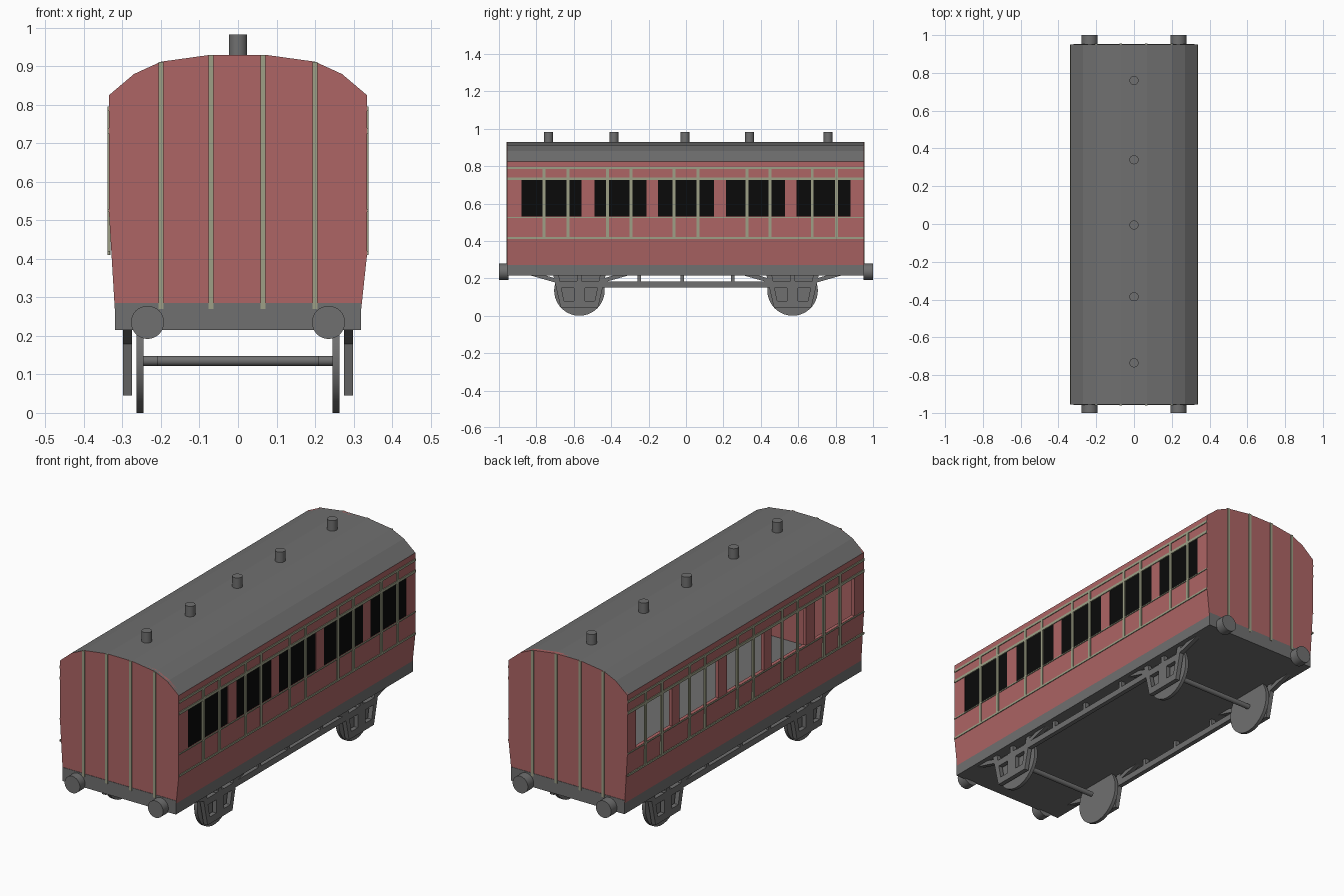
import bpy, bmesh, math
from mathutils import Vector

cube = bpy.data.objects.get("Cube")
if cube:
    bpy.data.objects.remove(cube, do_unlink=True)


def material(name, rgb):
    m = bpy.data.materials.new(name)
    m.use_nodes = True
    m.diffuse_color = (*rgb, 1)
    m.node_tree.nodes["Principled BSDF"].inputs["Base Color"].default_value = (*rgb, 1)
    return m


RED = material("carriage red", (0.42, 0.13, 0.13))
GREY = material("metal grey", (0.16, 0.16, 0.16))
LINING = material("pale green lining", (0.34, 0.35, 0.24))
BLACK = material("window black", (0.003, 0.003, 0.003))


def finish(name, bm, mat):
    bmesh.ops.recalc_face_normals(bm, faces=bm.faces)
    me = bpy.data.meshes.new(name)
    bm.to_mesh(me)
    bm.free()
    me.materials.append(mat)
    ob = bpy.data.objects.new(name, me)
    bpy.context.collection.objects.link(ob)
    return ob


def prism(name, pts, axis, a, b, mat):
    """Extrude a closed profile from a to b along x (profile y,z) or y (profile x,z)."""
    bm = bmesh.new()
    place = (lambda p: (a, *p)) if axis == "x" else (lambda p: (p[0], a, p[1]))
    face = bm.faces.new([bm.verts.new(place(p)) for p in pts])
    new = bmesh.ops.extrude_face_region(bm, geom=[face])["geom"]
    step = Vector((b - a, 0, 0)) if axis == "x" else Vector((0, b - a, 0))
    bmesh.ops.translate(bm, vec=step, verts=[v for v in new if isinstance(v, bmesh.types.BMVert)])
    return finish(name, bm, mat)


def box(name, x, y, z, mat):
    return prism(name, [(x[0], z[0]), (x[1], z[0]), (x[1], z[1]), (x[0], z[1])], "y", *y, mat)


def cylinder(name, loc, r, depth, axis, mat, sides=32):
    rot = {"x": (0, math.pi / 2, 0), "y": (math.pi / 2, 0, 0), "z": (0, 0, 0)}[axis]
    bpy.ops.mesh.primitive_cylinder_add(vertices=sides, radius=r, depth=depth, location=loc, rotation=rot)
    ob = bpy.context.object
    ob.name = name
    ob.data.materials.append(mat)
    bpy.ops.object.shade_smooth_by_angle()
    return ob


Y0, Y1 = -0.955, 0.95
SIDE, FOOT, WALL = 0.335, 0.32, 0.018
KNEE = {1: 0.41, -1: 0.52}
SILL, HEAD, EAVES = 0.53, 0.73, 0.825
windows = [(-0.88, -0.56), (-0.49, -0.21), (-0.15, 0.15), (0.215, 0.53), (0.59, 0.88)]
mullions = [-0.76, -0.63, -0.42, -0.295, -0.065, 0.065, 0.325, 0.45, 0.675, 0.805]

# Roof shell
arc = [(SIDE, EAVES), (0.27, 0.88), (0.2, 0.912), (0.07, 0.93)]
arc += [(-x, z) for x, z in reversed(arc)]
inner = [(x * 0.95, z - 0.012) for x, z in reversed(arc)]
prism("roof", arc + inner, "y", Y0, Y1, GREY)
for y in (-0.735, -0.385, -0.005, 0.34, 0.76):
    cylinder("roof_vent", (0, y, 0.95), 0.024, 0.066, "z", GREY)

# Chassis and floor
box("chassis", (-FOOT, FOOT), (Y0, Y1), (0.215, 0.272), GREY)
for y in (Y0, Y1):
    out = 0.003 * (1 if y > 0 else -1)
    box("buffer_beam", (-FOOT, FOOT), sorted((y + out, y - 4 * out)), (0.215, 0.285), GREY)

# End walls with vertical lining
for y, s in ((Y0, -1), (Y1, 1)):
    outline = [(-FOOT, 0.272), (FOOT, 0.272), (SIDE, KNEE[1])] + arc + [(-SIDE, KNEE[-1])]
    prism("end_wall", outline, "y", y + s * 0.001, y - s * WALL, RED)
    for x in (-0.2, -0.07, 0.065, 0.2):
        top = 0.93 if abs(x) < 0.1 else 0.911
        box("end_lining", (x - 0.007, x + 0.007), sorted((y, y + s * 0.005)), (0.27, top), LINING)

for s in (1, -1):
    outer, inside, face = s * SIDE, s * (SIDE - WALL), s * (SIDE + 0.004)
    # Side wall below, above and between the windows
    lower = [(s * FOOT, 0.27), (outer, KNEE[s]), (outer, SILL), (inside, SILL), (s * (FOOT - WALL), 0.27)]
    prism("lower_side", lower, "y", Y0, Y1, RED)
    box("upper_side", sorted((outer, inside)), (Y0, Y1), (HEAD, EAVES), RED)
    edges = [Y0] + [y for w in windows for y in w] + [Y1]
    for a, b in zip(edges[::2], edges[1::2]):
        box("window_post", sorted((outer, inside)), (a, b), (SILL, HEAD), RED)
    if s > 0:
        for a, b in windows:
            box("window_pane", (SIDE - 0.008, SIDE - 0.002), (a, b), (SILL, HEAD), BLACK)

    # Side lining
    for z, h in ((0.79, 0.006), (0.733, 0.007), (0.525, 0.003), (0.415, 0.005)):
        box("side_lining", sorted((s * (SIDE - 0.002), face)), (Y0, Y1), (z - h, z + h), LINING)
    for y in mullions:
        box("mullion", sorted((s * (SIDE - 0.004), face)), (y - 0.008, y + 0.008), (0.41, 0.795), LINING)

    # Truss rod with its posts
    bar = sorted((s * 0.275, s * 0.298))
    box("truss_rod", bar, (-0.47, 0.47), (0.152, 0.183), GREY)
    for y in (-0.25, -0.02, 0.25):
        box("truss_post", bar, (y - 0.009, y + 0.009), (0.18, 0.22), GREY)

    for yc in (-0.57, 0.57):
        # Wheel, and axle guard made of a framed plate
        cylinder("wheel", (s * 0.255, yc, 0.135), 0.135, 0.018, "x", GREY, 40)
        rim = [(-0.14, 0.216), (-0.1, 0.045), (0.1, 0.045), (0.14, 0.216)]
        hole = [(-0.11, 0.216), (-0.082, 0.08), (0.082, 0.08), (0.11, 0.216)]
        guard = [(yc + y, z) for y, z in rim + hole[::-1]]
        prism("axle_guard", guard, "x", *bar, GREY)
        box("axle_box", bar, (yc - 0.03, yc + 0.03), (0.075, 0.185), GREY)
        box("spring", bar, (yc - 0.12, yc + 0.12), (0.148, 0.182), GREY)
        box("spring_stop", bar, (yc - 0.012, yc + 0.012), (0.18, 0.218), GREY)
        for d in (-1, 1):
            arm = [(0.27, 0.218), (0.13, 0.178), (0.13, 0.2), (0.19, 0.218)]
            prism("spring_arm", [(yc + d * y, z) for y, z in arm], "x", *bar, GREY)
    for y in (-0.975, 0.975):
        cylinder("buffer", (s * 0.235, y, 0.235), 0.043, 0.05, "y", GREY)

# Axles
for y in (-0.57, 0.57):
    cylinder("axle", (0, y, 0.135), 0.013, 0.42 if y < 0 else 0.5, "x", GREY, 16)
